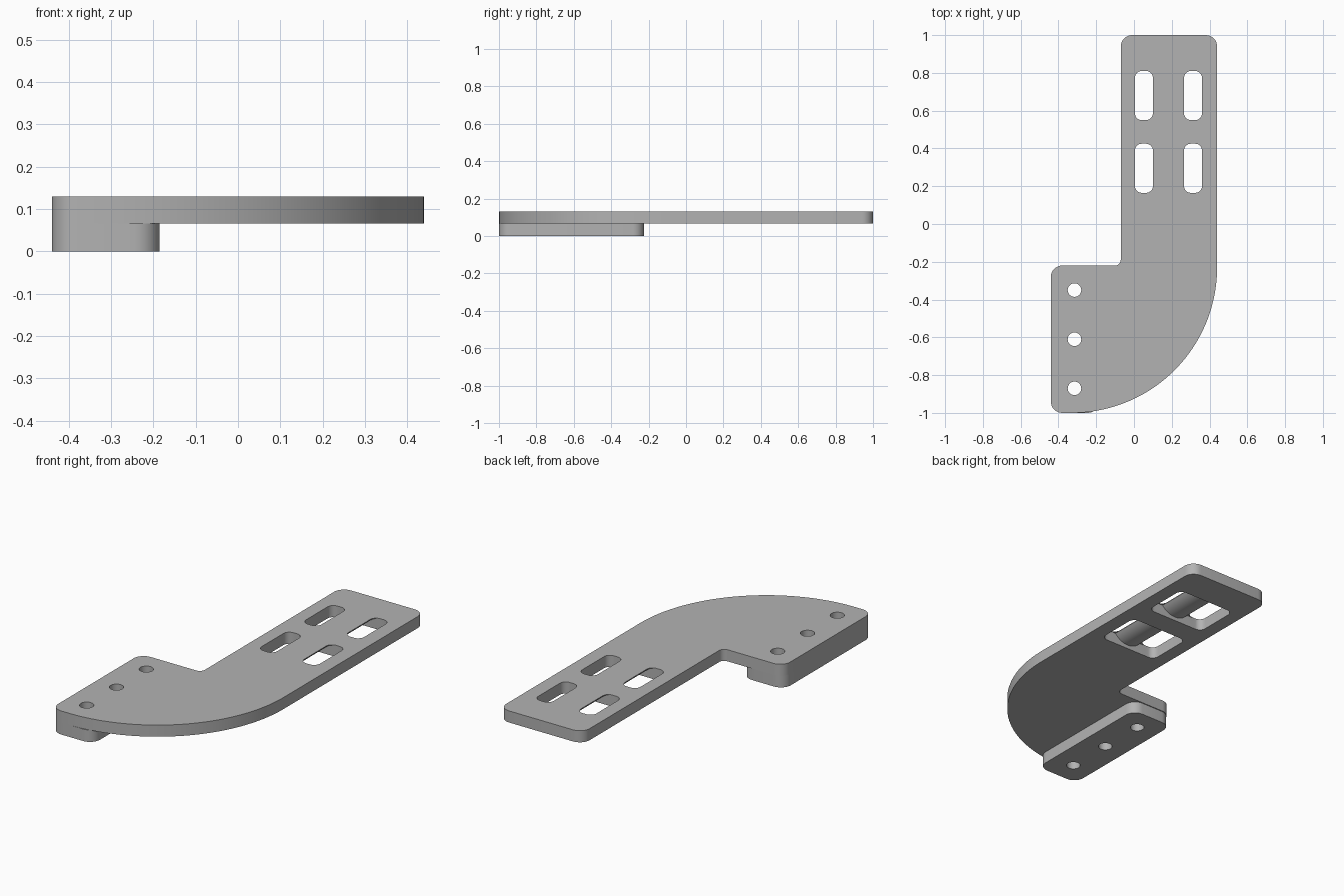
import bpy, bmesh
from math import sin, cos, pi, radians, atan2, hypot, asin

if "Cube" in bpy.data.objects:
    bpy.data.objects.remove(bpy.data.objects["Cube"], do_unlink=True)

grey = bpy.data.materials.new("plain grey")
grey.use_nodes = True
colour = (0.45, 0.45, 0.45, 1)
grey.diffuse_color = colour
grey.node_tree.nodes["Principled BSDF"].inputs["Base Color"].default_value = colour

MID, TOP = 0.066, 0.13


def arc(cx, cy, r, start, end, steps):
    return [(cx + r * cos(radians(start + (end - start) * i / steps)),
             cy + r * sin(radians(start + (end - start) * i / steps)))
            for i in range(steps + 1)]


def rounded_rect(x0, x1, y0, y1, r):
    return (arc(x1 - r, y0 + r, r, -90, 0, 8) + arc(x1 - r, y1 - r, r, 0, 90, 8)
            + arc(x0 + r, y1 - r, r, 90, 180, 8) + arc(x0 + r, y0 + r, r, 180, 270, 8))


def prism(name, points, direction):
    """Extrude a closed loop of 3D points along a direction."""
    bm = bmesh.new()
    face = bm.faces.new([bm.verts.new(p) for p in points])
    made = bmesh.ops.extrude_face_region(bm, geom=[face])["geom"]
    bmesh.ops.translate(bm, vec=direction,
                        verts=[v for v in made if isinstance(v, bmesh.types.BMVert)])
    bmesh.ops.recalc_face_normals(bm, faces=bm.faces)
    mesh = bpy.data.meshes.new(name)
    bm.to_mesh(mesh)
    bm.free()
    mesh.materials.append(grey)
    obj = bpy.data.objects.new(name, mesh)
    bpy.context.collection.objects.link(obj)
    return obj


def upright(name, outline, z0, z1):
    return prism(name, [(x, y, z0) for x, y in outline], (0, 0, z1 - z0))


def select(obj):
    bpy.ops.object.select_all(action="DESELECT")
    obj.select_set(True)
    bpy.context.view_layer.objects.active = obj


def cut(obj, cutter):
    select(obj)
    mod = obj.modifiers.new("cut", "BOOLEAN")
    mod.operation, mod.solver, mod.object = "DIFFERENCE", "EXACT", cutter
    bpy.ops.object.modifier_apply(modifier=mod.name)


# Main plate: straight arm sweeping round into the mounting end
R = 0.06
outline = (arc(-0.33, -0.23, 0.77, -90, 0, 48)
           + arc(0.44 - R, 1 - R, R, 0, 90, 8)
           + arc(-0.07 + R, 1 - R, R, 90, 180, 8)
           + arc(-0.10, -0.19, 0.03, 0, -90, 6)
           + arc(-0.44 + R, -0.22 - R, R, 90, 180, 8)
           + arc(-0.44 + R, -1 + R, R, 180, 270, 8))
plate = upright("plate", outline, MID, TOP)

# Raised foot under the mounting end
foot = upright("foot", rounded_rect(-0.44, -0.185, -1, -0.225, R), 0, MID)

# Screw holes through plate and foot
for y in (-0.35, -0.61, -0.87):
    hole = upright("hole_cutter", arc(-0.315, y, 0.036, 0, 345, 23), -0.1, 0.3)
    cut(plate, hole)
    cut(foot, hole)
    bpy.data.objects.remove(hole, do_unlink=True)

# Paired strap slots, joined below by a channel under a rounded bridge
half, sag = 0.083, 0.04
radius = (half ** 2 + sag ** 2) / (2 * sag)
angle = asin(half / radius) * 180 / pi
for y0, y1 in ((0.165, 0.425), (0.55, 0.81)):
    for x0 in (0.005, 0.265):
        slot = upright("slot_cutter", rounded_rect(x0, x0 + 0.095, y0, y1, 0.036), 0, 0.3)
        cut(plate, slot)
        bpy.data.objects.remove(slot, do_unlink=True)
    bridge = arc(0.1825, TOP - 0.003 - sag + radius, radius, -90 - angle, -90 + angle, 16)
    profile = [(0.05, 0), (0.05, 0.127)] + bridge + [(0.315, 0.127), (0.315, 0)]
    channel = prism("channel_cutter", [(x, y0, z) for x, z in profile], (0, y1 - y0, 0))
    cut(plate, channel)
    bpy.data.objects.remove(channel, do_unlink=True)

for part in (plate, foot):
    select(part)
    bpy.ops.object.shade_smooth_by_angle(angle=radians(30))
